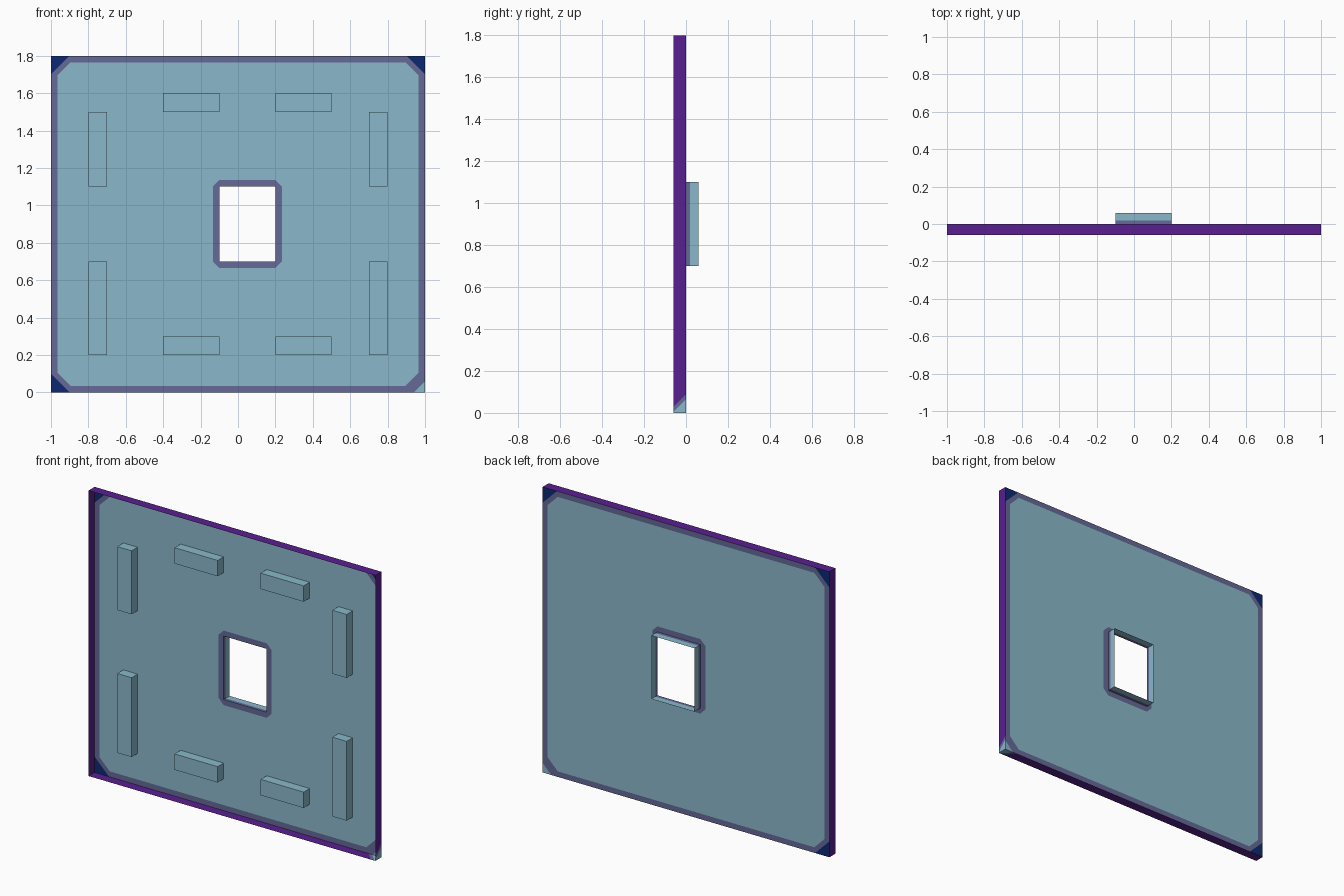
import bpy, bmesh
from mathutils import Vector

cube = bpy.data.objects.get("Cube")
if cube:
    bpy.data.objects.remove(cube)


def material(name, rgb):
    m = bpy.data.materials.new(name)
    m.use_nodes = True
    m.diffuse_color = (*rgb, 1)
    m.node_tree.nodes["Principled BSDF"].inputs["Base Color"].default_value = (*rgb, 1)
    return m


MATS = [material("pale teal", (0.254, 0.485, 0.597)),
        material("slate violet", (0.13, 0.144, 0.305)),
        material("deep purple", (0.1, 0.014, 0.28)),
        material("navy", (0.004, 0.022, 0.17))]
TEAL, SLATE, PURPLE, NAVY = range(4)

H, DEPTH, BAND = 1.8, 0.06, 0.035
HOLE = (-0.1, 0.2, 0.7, 1.1)
# embossed bars as x0, x1, z0, z1
BARS = [(x, x + 0.3, z, z + 0.1) for x in (-0.4, 0.2) for z in (0.2, 1.5)]
BARS += [(x, x + 0.1, a, b) for x in (-0.8, 0.7) for a, b in ((0.2, 0.7), (1.1, 1.5))]


def inside(p, r):
    return r[0] < p.x < r[1] and r[2] < p.z < r[3]


def cut(bm, co, no, faces=None):
    faces = list(bm.faces) if faces is None else faces
    geom = set(faces)
    for f in faces:
        geom.update(f.edges)
        geom.update(f.verts)
    bmesh.ops.bisect_plane(bm, geom=list(geom), dist=1e-5, plane_co=co, plane_no=no)


def finish(bm, name, rule):
    for f in bm.faces:
        f.material_index = rule(f.calc_center_median())
    mesh = bpy.data.meshes.new(name)
    bm.to_mesh(mesh)
    bm.free()
    for m in MATS:
        mesh.materials.append(m)
    ob = bpy.data.objects.new(name, mesh)
    bpy.context.collection.objects.link(ob)


def wall_loop(bm, rect, ys):
    """Thin rectangular wall loop running through the given depths."""
    x0, x1, z0, z1 = rect
    rings = [[bm.verts.new((x, y, z)) for x, z in ((x0, z0), (x1, z0), (x1, z1), (x0, z1))]
             for y in ys]
    for a, b in zip(rings, rings[1:]):
        for i in range(4):
            j = (i + 1) % 4
            bm.faces.new((a[i], a[j], b[j], b[i]))


def hole_gap(p):
    """Distance outside the opening along x and z."""
    return (max(HOLE[0] - p.x, p.x - HOLE[1], 0), max(HOLE[2] - p.z, p.z - HOLE[3], 0))


# Panel: a grid of cells split at every part boundary, open at the middle
xs = {-1, 1, BAND - 1, 1 - BAND, HOLE[0] - BAND, HOLE[1] + BAND, *HOLE[:2]}
zs = {0, H, BAND, H - BAND, HOLE[2] - BAND, HOLE[3] + BAND, *HOLE[2:]}
for b in BARS:
    xs.update(b[:2])
    zs.update(b[2:])
xs = sorted({round(v, 4) for v in xs})
zs = sorted({round(v, 4) for v in zs})
bm = bmesh.new()
grid = [[bm.verts.new((x, 0, z)) for x in xs] for z in zs]
for r, s in zip(grid, grid[1:]):
    for i in range(len(xs) - 1):
        quad = (r[i], r[i + 1], s[i + 1], s[i])
        if not inside(sum((v.co for v in quad), Vector()) / 4, HOLE):
            bm.faces.new(quad)

# Bars pressed forward out of the panel
pressed = [f for f in bm.faces if any(inside(f.calc_center_median(), b) for b in BARS)]
ret = bmesh.ops.extrude_face_region(bm, geom=pressed)
bmesh.ops.translate(bm, vec=(0, -DEPTH, 0),
                    verts=[v for v in ret["geom"] if isinstance(v, bmesh.types.BMVert)])

# Diagonal colour cuts at the panel corners and around the opening
for sx in (-1, 1):
    for z, sz in ((0, -1), (H, 1)):
        plain = sx > 0 and sz < 0
        for leg in ((0.06, 0.14) if plain else (0.1, 0.14)):
            cut(bm, (sx * (1 - leg), 0, z), (sx, 0, sz))
        hx = HOLE[1] if sx > 0 else HOLE[0]
        hz = HOLE[3] if sz > 0 else HOLE[2]
        near = []
        for f in bm.faces:
            p = f.calc_center_median()
            if 0 < (p.x - hx) * sx < BAND and 0 < (p.z - hz) * sz < BAND:
                near.append(f)
        cut(bm, (hx + sx * BAND, 0, hz), (sx, 0, sz), near)


def panel_colour(p):
    dx, dz = 1 - abs(p.x), min(p.z, H - p.z)
    corner = dx + dz
    if p.x > 0 and p.z < H / 2:
        if corner < 0.06:
            return TEAL
    elif corner < 0.1:
        return NAVY
    if corner < 0.14 or min(dx, dz) < BAND:
        return SLATE
    return SLATE if sum(hole_gap(p)) < BAND else TEAL


finish(bm, "panel", panel_colour)

# Rim: forward-facing wall, with one worn lower corner
bm = bmesh.new()
wall_loop(bm, (-1, 1, 0, H), (0, -DEPTH))
for leg in (0.065, 0.09):
    cut(bm, (1 - leg, 0, 0), (1, 1, -1))


def rim_colour(p):
    worn = 1 - p.x + p.z - p.y
    return TEAL if worn < 0.065 else SLATE if worn < 0.09 else PURPLE


finish(bm, "rim", rim_colour)

# Collar: sleeve behind the opening with a darker base strip
bm = bmesh.new()
wall_loop(bm, HOLE, (0, 0.02, DEPTH))
finish(bm, "window_collar", lambda p: SLATE if p.y < 0.02 else TEAL)
